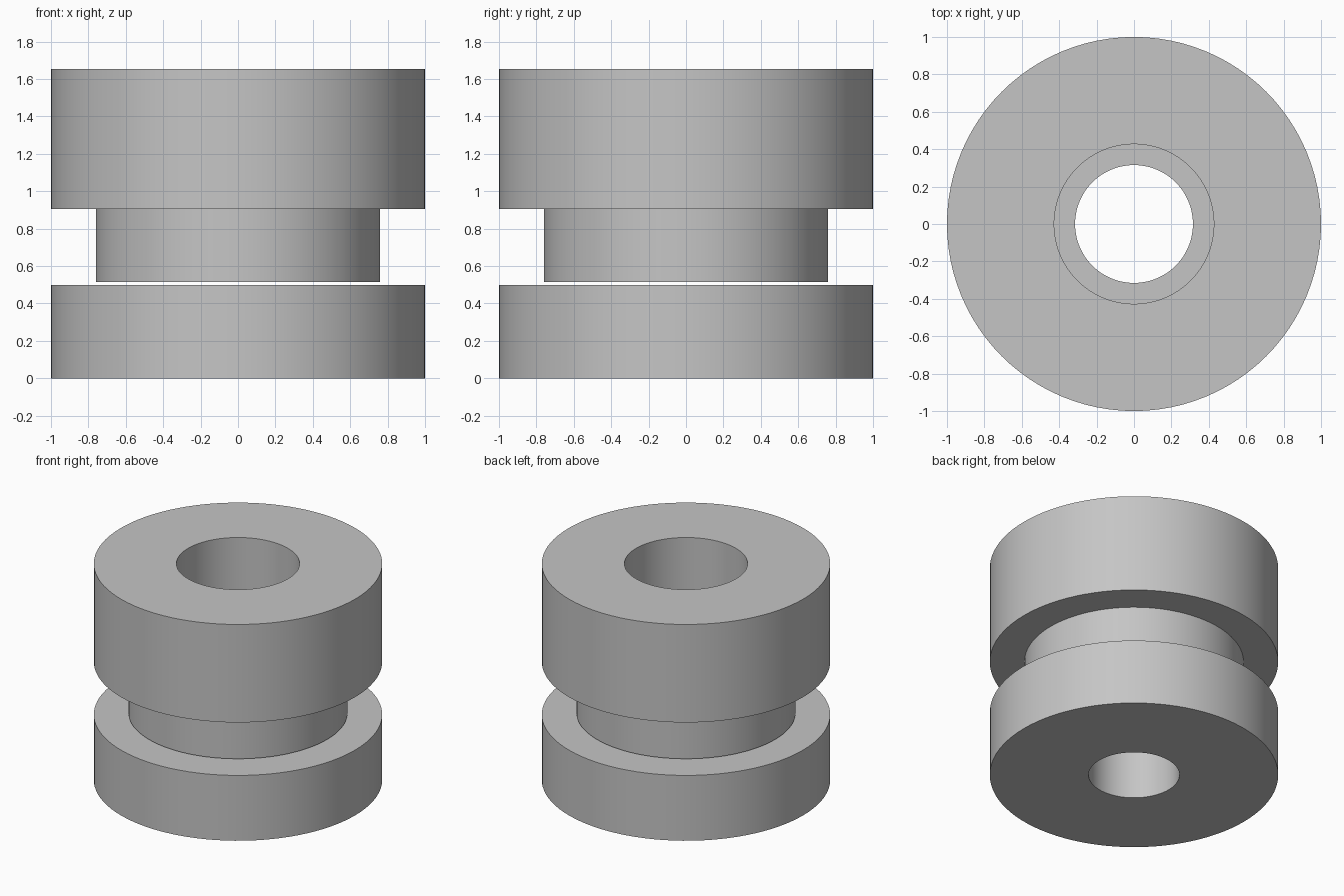
import bpy
import bmesh
import math

SEGMENTS = 96

cube = bpy.data.objects.get("Cube")
if cube:
    bpy.data.objects.remove(cube, do_unlink=True)

# Single plain grey material
grey = bpy.data.materials.new("plain_grey")
grey.use_nodes = True
colour = (0.56, 0.56, 0.56, 1.0)
grey.diffuse_color = colour
grey.node_tree.nodes["Principled BSDF"].inputs["Base Color"].default_value = colour


def lathe(name, profile):
    """Revolve a closed (radius, height) outline around the z axis."""
    bm = bmesh.new()
    verts = [bm.verts.new((r, 0, z)) for r, z in profile]
    edges = [bm.edges.new((v, verts[i - 1])) for i, v in enumerate(verts)]
    bmesh.ops.spin(bm, geom=verts + edges, cent=(0, 0, 0), axis=(0, 0, 1),
                   angle=math.tau, steps=SEGMENTS)
    bmesh.ops.remove_doubles(bm, verts=bm.verts[:], dist=0.0001)
    bmesh.ops.recalc_face_normals(bm, faces=bm.faces[:])
    mesh = bpy.data.meshes.new(name)
    bm.to_mesh(mesh)
    bm.free()
    mesh.materials.append(grey)
    obj = bpy.data.objects.new(name, mesh)
    bpy.context.collection.objects.link(obj)
    bpy.ops.object.select_all(action="DESELECT")
    obj.select_set(True)
    bpy.context.view_layer.objects.active = obj
    bpy.ops.object.shade_smooth_by_angle(angle=math.radians(30))
    return obj


# Flat base ring with the narrow bore
lathe("base_ring", [(0.315, 0), (1, 0), (1, 0.5), (0.315, 0.5)])

# Upper body with a narrower collar below it and a wide bore, just clear of the base
lathe("upper_collar", [(0.427, 0.515), (0.76, 0.515), (0.76, 0.905),
                       (1, 0.905), (1, 1.655), (0.427, 1.655)])
